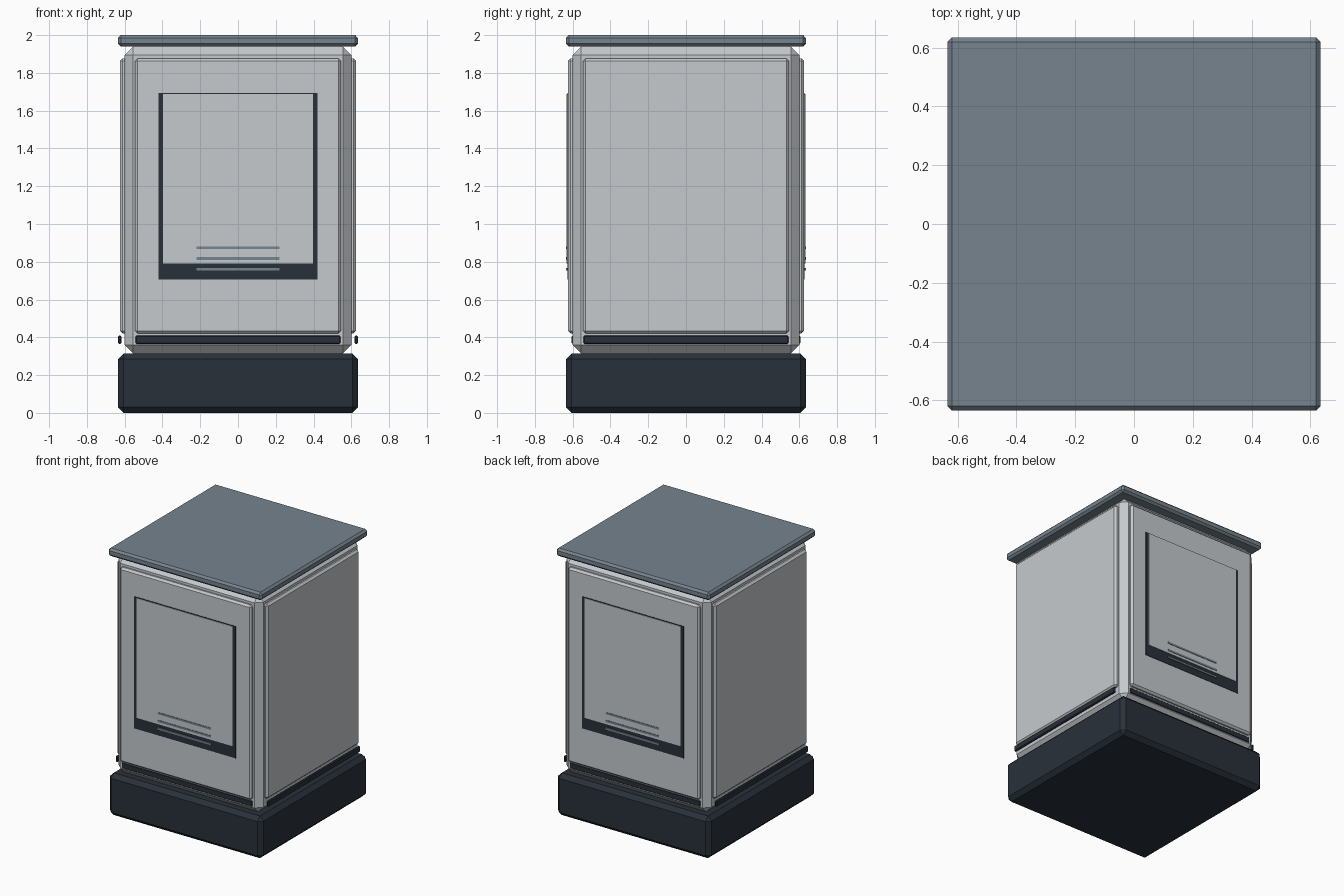
import bpy, bmesh
from mathutils import Matrix
from math import pi

if "Cube" in bpy.data.objects:
    bpy.data.objects.remove(bpy.data.objects["Cube"])


def material(name, rgb):
    m = bpy.data.materials.new(name)
    m.diffuse_color = (*rgb, 1)
    m.use_nodes = True
    m.node_tree.nodes["Principled BSDF"].inputs["Base Color"].default_value = m.diffuse_color
    return m


LIGHT = material("light_grey", (0.56, 0.59, 0.61))
DARK = material("dark_slate", (0.022, 0.03, 0.042))
STEEL = material("steel_blue", (0.18, 0.23, 0.27))


def box(name, lo, hi, mat, bevel=0.0, turn=0.0):
    """Box between two corners, chamfered, then turned about the z axis."""
    bm = bmesh.new()
    bmesh.ops.create_cube(bm, size=1)
    for v in bm.verts:
        for i in range(3):
            v.co[i] = lo[i] if v.co[i] < 0 else hi[i]
    if bevel:
        bmesh.ops.bevel(bm, geom=bm.edges[:], offset=bevel, segments=1,
                        profile=0.5, affect='EDGES')
    bm.transform(Matrix.Rotation(turn, 4, 'Z'))
    mesh = bpy.data.meshes.new(name)
    bm.to_mesh(mesh)
    bm.free()
    mesh.materials.append(mat)
    obj = bpy.data.objects.new(name, mesh)
    bpy.context.collection.objects.link(obj)
    return obj


# Stacked main volumes
box("plinth", (-0.635, -0.635, 0), (0.635, 0.635, 0.315), DARK, 0.03)
box("body", (-0.6, -0.6, 0.315), (0.6, 0.6, 1.94), LIGHT, 0.045)
box("top_slab", (-0.635, -0.635, 1.94), (0.635, 0.635, 2.0), STEEL, 0.015)

for k, side in enumerate(("front", "right", "back", "left")):
    turn = k * pi / 2
    # Raised panel on each face
    box(side + "_panel", (-0.545, -0.625, 0.42), (0.545, -0.58, 1.877),
        LIGHT, 0.014, turn)
    # Dark trim strip under the panel; it stands proud on the two sides only
    near, far = (-0.605, -0.585) if k % 2 == 0 else (-0.635, -0.617)
    box(side + "_trim", (-0.543, near, 0.365), (0.543, far, 0.41),
        DARK, 0.006, turn)
    # Window and vents on front and back
    if k % 2 == 0:
        box(side + "_window_frame", (-0.42, -0.628, 0.706),
            (0.42, -0.61, 1.693), DARK, 0, turn)
        box(side + "_window_pane", (-0.396, -0.632, 0.792),
            (0.396, -0.615, 1.688), LIGHT, 0, turn)
        for i, z in enumerate((0.76, 0.817, 0.875)):
            box(f"{side}_vent_{i + 1}", (-0.22, -0.635, z - 0.007),
                (0.22, -0.62, z + 0.007), STEEL, 0, turn)
